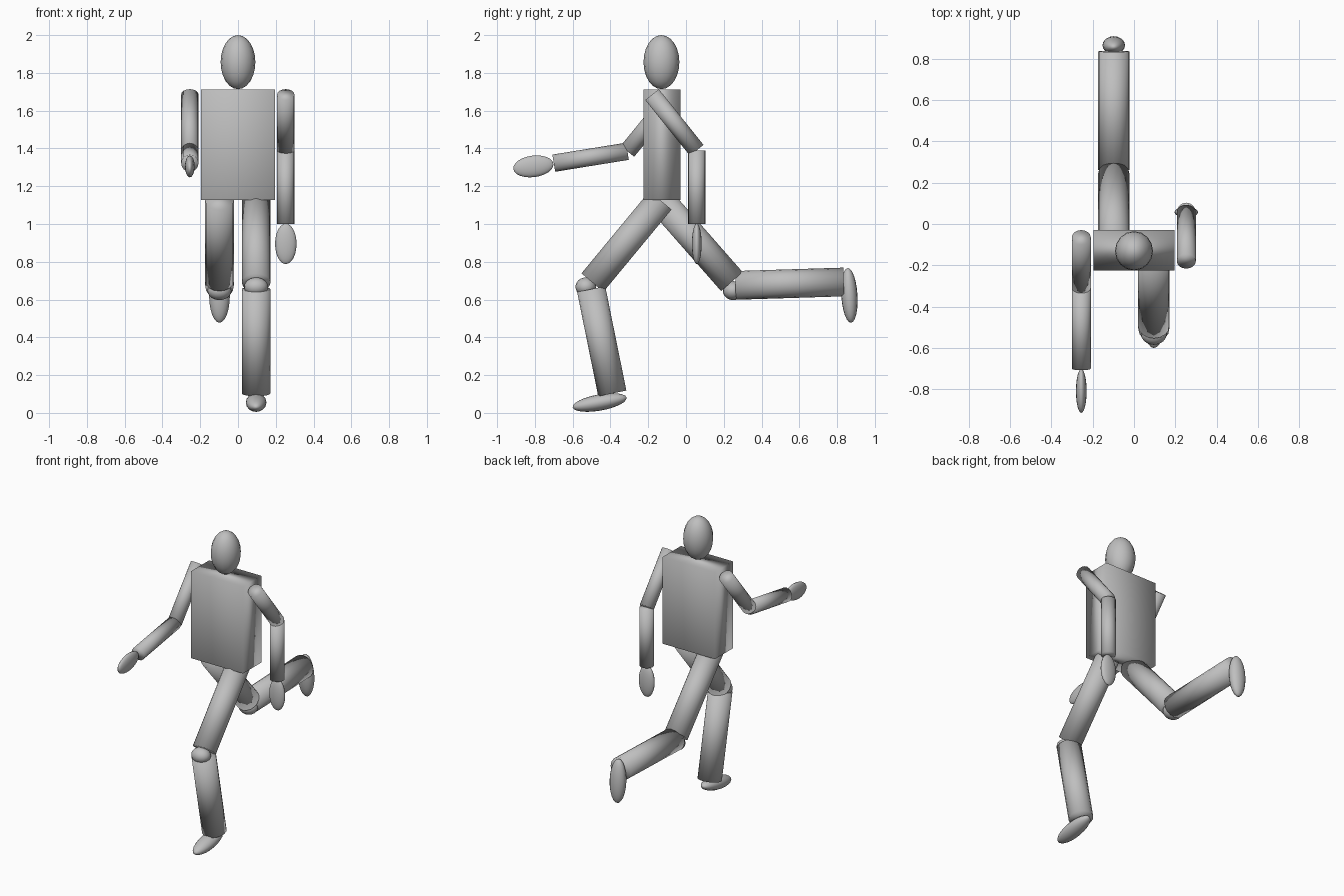
import bpy
from mathutils import Vector

if "Cube" in bpy.data.objects:
    bpy.data.objects.remove(bpy.data.objects["Cube"], do_unlink=True)

GREY = (0.52, 0.52, 0.52, 1)
grey = bpy.data.materials.new("plain grey")
grey.use_nodes = True
grey.diffuse_color = GREY
grey.node_tree.nodes["Principled BSDF"].inputs["Base Color"].default_value = GREY


def finish(name):
    """Name, colour and smooth the newest object."""
    obj = bpy.context.object
    obj.name = name
    obj.data.materials.append(grey)
    bpy.ops.object.shade_smooth()
    return obj


def aim(direction):
    """Rotation turning local z along a direction in the yz plane."""
    return Vector((0, 0, 1)).rotation_difference(Vector((0, *direction)).normalized()).to_euler()


def ellipsoid(name, centre, radii, direction=(0, 1)):
    bpy.ops.mesh.primitive_uv_sphere_add(segments=16, ring_count=12, radius=1,
                                         location=centre, rotation=aim(direction))
    bpy.context.object.scale = radii
    return finish(name)


def limb(name, x, start, end, radius):
    """Cylinder between two (y, z) joints."""
    a, b = Vector((x, *start)), Vector((x, *end))
    axis = b - a
    bpy.ops.mesh.primitive_cylinder_add(vertices=16, radius=radius, depth=axis.length,
                                        location=(a + b) / 2, rotation=aim(axis.yz))
    return finish(name)


# Torso and head
bpy.ops.mesh.primitive_cube_add(size=1, location=(0, -0.127, 1.42))
bpy.context.object.scale = (0.39, 0.195, 0.585)
finish("torso")
ellipsoid("head", (0, -0.13, 1.857), (0.092, 0.095, 0.143))

# Arms: shoulder, elbow, wrist, then hand centre and direction
ARM = 0.046
arms = [
    ("left", 0.253, (-0.18, 1.685), (0.057, 1.39), (0.057, 1.0), (0.057, 0.895), (0, -1)),
    ("right", -0.255, (-0.065, 1.685), (-0.31, 1.385), (-0.70, 1.322), (-0.808, 1.305), (-1, -0.13)),
]
for side, x, shoulder, elbow, wrist, hand, way in arms:
    limb(side + "_upper_arm", x, shoulder, elbow, ARM)
    limb(side + "_forearm", x, elbow, wrist, ARM)
    ellipsoid(side + "_hand", (x, *hand), (0.026, 0.057, 0.107), way)

# Legs: knee, shin top, ankle, kneecap, then foot centre and direction
LEG = 0.076
HIP = (-0.135, 1.125)
legs = [
    ("left", 0.096, (-0.495, 0.69), (-0.502, 0.655), (-0.39, 0.103),
     (-0.53, 0.667), (-0.457, 0.055), (-1, -0.18)),
    ("right", -0.098, (0.243, 0.695), (0.262, 0.675), (0.835, 0.693),
     (0.25, 0.647), (0.865, 0.622), (0.06, -1)),
]
for side, x, knee, shin_top, ankle, cap, foot, way in legs:
    limb(side + "_thigh", x, HIP, knee, LEG)
    limb(side + "_shin", x, shin_top, ankle, LEG)
    ellipsoid(side + "_kneecap", (x, *cap), (0.063, 0.055, 0.05))
    ellipsoid(side + "_foot", (x, *foot), (0.055, 0.043, 0.145), way)
